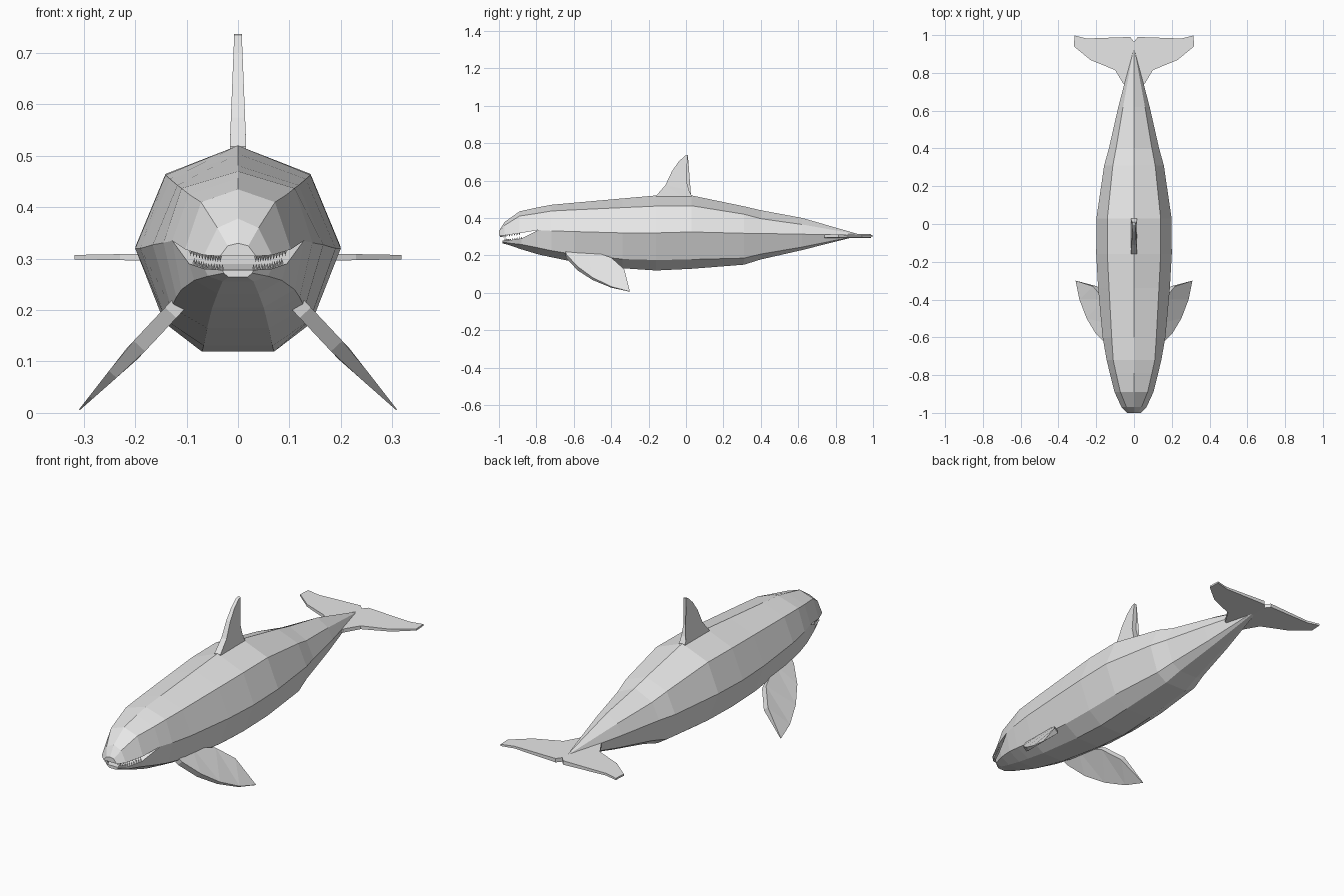
import bpy, bmesh
from mathutils import Vector

if "Cube" in bpy.data.objects:
    bpy.data.objects.remove(bpy.data.objects["Cube"])

skin = bpy.data.materials.new("grey_skin")
skin.diffuse_color = (0.8, 0.8, 0.8, 1)
skin.use_nodes = True
skin.node_tree.nodes["Principled BSDF"].inputs["Base Color"].default_value = skin.diffuse_color


def finish(name, bm):
    bmesh.ops.remove_doubles(bm, verts=bm.verts[:], dist=0.0005)
    bmesh.ops.recalc_face_normals(bm, faces=bm.faces[:])
    mesh = bpy.data.meshes.new(name)
    bm.to_mesh(mesh)
    bm.free()
    mesh.materials.append(skin)
    obj = bpy.data.objects.new(name, mesh)
    bpy.context.collection.objects.link(obj)
    return obj


def loft(bm, rings, cap_start=False):
    """Join closed rings of points with quads."""
    loops = [[bm.verts.new(p) for p in ring] for ring in rings]
    n = len(loops[0])
    for a, b in zip(loops, loops[1:]):
        for i in range(n):
            j = (i + 1) % n
            bm.faces.new((a[i], a[j], b[j], b[i]))
    if cap_start:
        bm.faces.new(loops[0])


def slab(name, outline, offsets):
    """Plate through an outline, thickened both ways by per-point offsets."""
    bm = bmesh.new()
    sides = []
    for s in (1, -1):
        sides.append([bm.verts.new(Vector(p) + s * Vector(o))
                      for p, o in zip(outline, offsets)])
    n = len(outline)
    for side in sides:
        bm.faces.new(side)
    for i in range(n):
        j = (i + 1) % n
        bm.faces.new((sides[0][i], sides[0][j], sides[1][j], sides[1][i]))
    bmesh.ops.triangulate(bm, faces=[f for f in bm.faces if len(f.verts) > 4])
    return finish(name, bm)


def ring(y, half, top=None):
    """Mirror the right-hand (x, z) points of a section, with an optional ridge."""
    right = [(x, y, z) for x, z in half]
    left = [(-x, y, z) for x, z in reversed(half)]
    return ([(0, y, top)] if top is not None else []) + right + left


# Body sections: y, ridge z, then x, z of shoulder, side, lower side, belly
BODY = [
    (-.79, .457, .095, .425, .128, .335, .110, .240, .050, .205),
    (-.72, .470, .110, .437, .145, .331, .120, .225, .054, .190),
    (-.60, .481, .118, .443, .166, .327, .130, .205, .060, .165),
    (-.34, .504, .132, .455, .190, .320, .140, .180, .067, .131),
    (-.16, .520, .141, .463, .200, .320, .143, .175, .070, .119),
    (.03, .520, .141, .465, .199, .325, .141, .178, .069, .128),
    (.31, .462, .112, .420, .158, .318, .115, .185, .060, .150),
    (.40, .441, .095, .396, .133, .317, .096, .207, .050, .178),
    (.62, .400, .058, .365, .083, .313, .058, .244, .030, .228),
    (.93, .311, .001, .310, .002, .308, .001, .307, .001, .306),
]
# Upper head: y, ridge z, brow, lip.  Jaw: y, lip, cheek, chin
HEAD = [
    (-1.0, .330, .020, .325, .035, .305),
    (-.97, .378, .040, .360, .066, .307),
    (-.89, .435, .072, .410, .103, .318),
    BODY[0][:6],
]
JAW = [
    (-.98, .030, .278, .028, .272, .018, .264),
    (-.95, .065, .280, .058, .266, .030, .256),
    (-.88, .095, .290, .085, .258, .040, .232),
    (BODY[0][0],) + BODY[0][4:],
]


def pairs(v):
    return list(zip(v[::2], v[1::2]))


bm = bmesh.new()
loft(bm, [ring(r[0], pairs(r[2:]), r[1]) for r in BODY])
loft(bm, [ring(r[0], pairs(r[2:]), r[1]) for r in HEAD], True)
loft(bm, [ring(r[0], pairs(r[1:])) for r in JAW], True)
bmesh.ops.dissolve_degenerate(bm, dist=0.0005, edges=bm.edges[:])
finish("body", bm)


# Teeth: small spikes set just inside both lips
def teeth(name, lip, direction, count=6):
    bm = bmesh.new()
    for a, b in zip(lip, lip[1:]):
        for k in range(count):
            p = Vector(a).lerp(Vector(b), (k + .5) / count)
            for s in (1, -1):
                base = Vector((s * p.x * .92, p.y + .006, p.z))
                tip = bm.verts.new(base + Vector((0, 0, direction * .012)))
                foot = [bm.verts.new(base + Vector((dx, dy, -direction * .003)))
                        for dx, dy in ((.004, 0), (0, .004), (-.004, 0), (0, -.004))]
                for i in range(4):
                    bm.faces.new((foot[i], foot[(i + 1) % 4], tip))
                bm.faces.new(foot)
    finish(name, bm)


teeth("upper_teeth", [(r[4], r[0], r[5]) for r in HEAD[:3]], -1)
teeth("lower_teeth", [(r[1], r[0], r[2]) for r in JAW[:3]], 1)

# Dorsal fin, thinning toward the tip
DORSAL = [(-.16, .48), (-.16, .518), (-.11, .575), (-.075, .65), (-.04, .70),
          (-.005, .733), (.01, .737), (.006, .68), (.002, .60), (.015, .55),
          (.03, .52), (.03, .48)]
slab("dorsal_fin", [(0, y, z) for y, z in DORSAL],
     [(.016 - max(0, z - .52) * .04, 0, 0) for y, z in DORSAL])

# Side flippers, sloping outward and down
FLIPPER = [(-.65, .235), (-.61, .243), (-.53, .222), (-.40, .178), (-.33, .115),
           (-.30, .006), (-.40, .030), (-.50, .075), (-.58, .130), (-.64, .195)]
for s, side in ((1, "right"), (-1, "left")):
    pts = [(s * (.098 + (.23 - z) * .94), y, z) for y, z in FLIPPER]
    thick = [min(.015, .001 + max(0, z - .006) * .13) for y, z in FLIPPER]
    slab(side + "_flipper", pts, [(s * .73 * t, 0, .68 * t) for t in thick])

# Tail flukes
FLUKE = [(0, .74), (.055, .74), (.10, .815), (.23, .868), (.318, .94),
         (.315, .998), (.25, .982), (.02, .99), (0, .965)]
for s, side in ((1, "right"), (-1, "left")):
    slab(side + "_fluke", [(s * x, y, .303) for x, y in FLUKE],
         [(0, 0, .010 - x * .018) for x, y in FLUKE])
